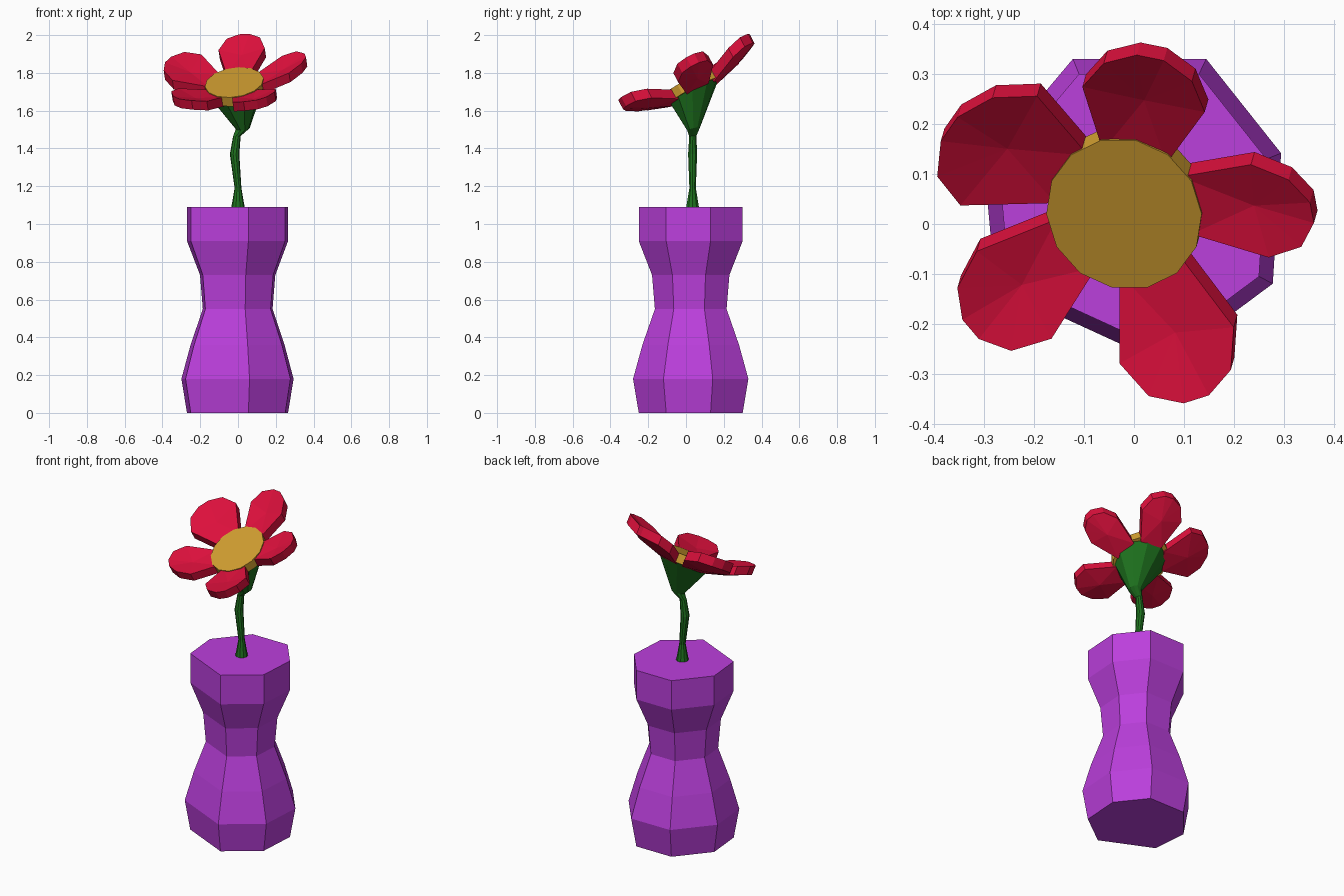
import bpy, bmesh
from math import cos, sin, pi, radians
from mathutils import Vector

if "Cube" in bpy.data.objects:
    bpy.data.objects.remove(bpy.data.objects["Cube"])


def material(name, rgb):
    m = bpy.data.materials.new(name)
    m.diffuse_color = (*rgb, 1)
    m.use_nodes = True
    m.node_tree.nodes["Principled BSDF"].inputs["Base Color"].default_value = m.diffuse_color
    return m


def make(name, verts, faces, mat):
    me = bpy.data.meshes.new(name)
    me.from_pydata([tuple(v) for v in verts], [], faces)
    bm = bmesh.new()
    bm.from_mesh(me)
    bmesh.ops.recalc_face_normals(bm, faces=bm.faces)
    bm.to_mesh(me)
    bm.free()
    me.materials.append(mat)
    ob = bpy.data.objects.new(name, me)
    bpy.context.collection.objects.link(ob)
    return ob


def loft(name, rings, mat):
    n = len(rings[0])
    faces = [list(range(n)), [len(rings) * n - n + i for i in range(n)]]
    for k in range(len(rings) - 1):
        for i in range(n):
            j = (i + 1) % n
            faces.append([k*n + i, k*n + j, k*n + n + j, k*n + n + i])
    return make(name, [v for r in rings for v in r], faces, mat)


purple = material("purple", (0.50, 0.05, 0.72))
red = material("red", (0.72, 0.005, 0.045))
gold = material("gold", (0.65, 0.35, 0.03))
green = material("green", (0.013, 0.17, 0.013))

# vase: uneven seven-sided outline scaled along a height profile
outline = [(-.25, -.135), (-.27, .085), (-.11, .275), (.13, .275),
           (.265, .105), (.25, -.13), (.055, -.275)]
profile = [(0, 1), (.18, 1.11), (.36, .93), (.55, .69), (.73, .745), (.91, 1), (1.09, 1)]
loft("vase", [[(x*s, y*s + .025, z) for x, y in outline] for z, s in profile], purple)

# tilted frame of the flower head
up = Vector((-.15, -.52, 1)).normalized()
ex = Vector((1, 0, .15)).normalized()
ey = up.cross(ex)
head = Vector((-.02, .02, 1.75))


def local(x, y, w):
    return head + ex*x + ey*y + up*w


def ring(c, r, tilt, n=10):
    nz = Vector((0, 0, 1)).lerp(up, tilt).normalized()
    a = (Vector((1, 0, 0)) - nz * nz.x).normalized()
    b = nz.cross(a)
    return [Vector(c) + r * (a*cos(2*pi*i/n) + b*sin(2*pi*i/n)) for i in range(n)]


# stem widening into the flower cup
loft("stem_and_cup", [
    ring((0, .035, 1.085), .036, 0),
    ring((0, .035, 1.19), .018, 0),
    ring((-.018, .035, 1.37), .025, 0),
    ring((-.006, .036, 1.465), .02, .2),
    ring((.025, .04, 1.505), .037, .5),
    ring(local(0, 0, -.05), .15, 1)], green)

# flower centre
loft("flower_centre", [
    [local(.157*cos(2*pi*i/14), .17*sin(2*pi*i/14), w) for i in range(14)]
    for w in (-.055, 0)], gold)


# petals: cupped upper face around a low middle point, thickened straight down
def petal(i, angle, length, half):
    shape = [(.125, -.065, -.012), (.72*length, -half, .045), (.91*length, -half*.72, .07),
             (length, -half*.22, .075), (length, half*.22, .075),
             (.91*length, half*.72, .07), (.72*length, half, .045), (.125, .065, -.012),
             (.68*length, 0, .018)]
    a = radians(angle)
    verts = [local(r*cos(a) - t*sin(a), r*sin(a) + t*cos(a), w - d)
             for d in (0, .055) for r, t, w in shape]
    faces = []
    for k in range(8):
        j = (k + 1) % 8
        faces += [[k, j, 8], [k + 9, j + 9, 17], [k, j, j + 9, k + 9]]
    make(f"petal_{i}", verts, faces, red)


for i, p in enumerate([(6, .395, .105), (77, .40, .125), (145, .40, .15),
                       (215, .385, .12), (289, .40, .125)], 1):
    petal(i, *p)
